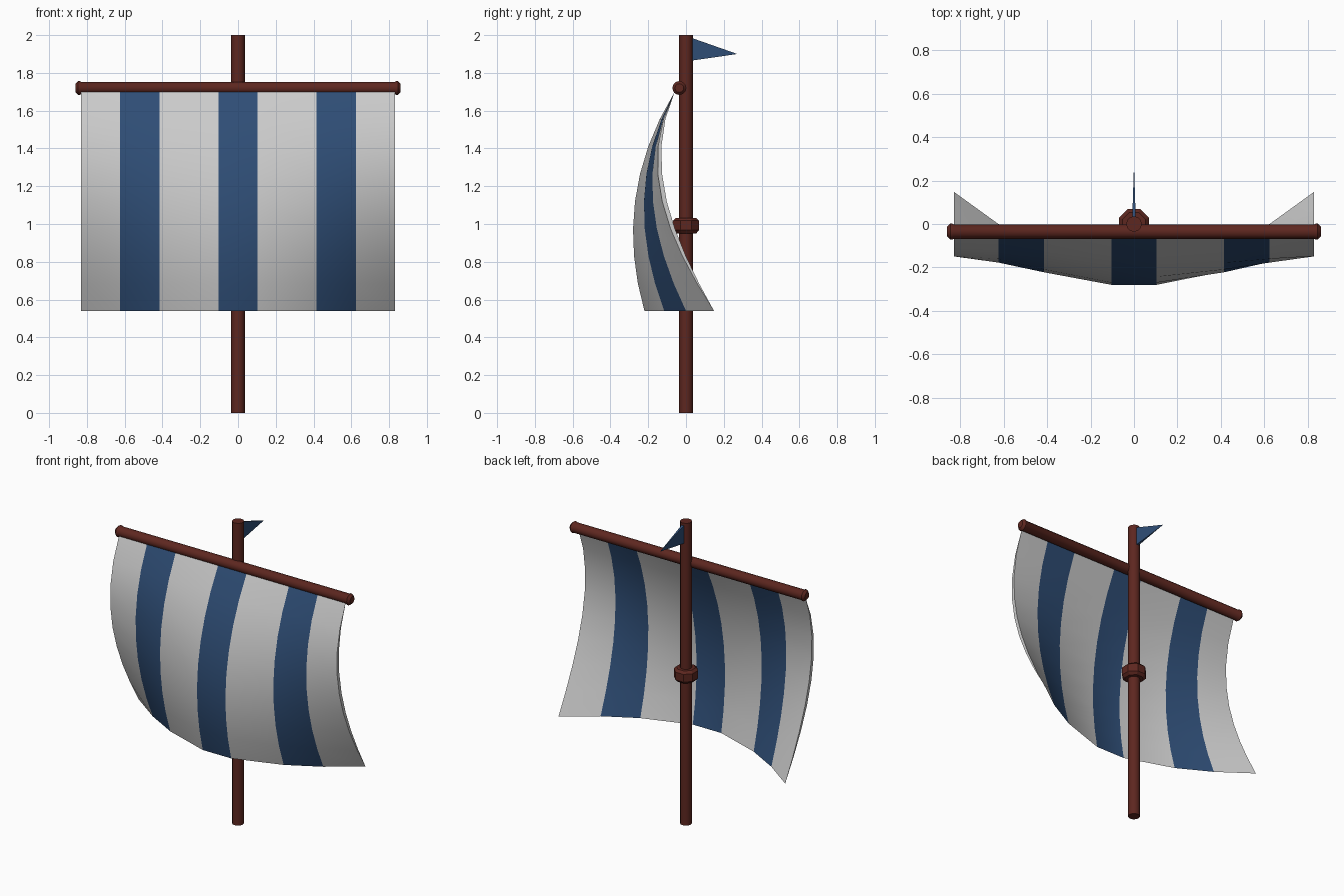
import bpy, bmesh, math
from mathutils import Matrix

if "Cube" in bpy.data.objects:
    bpy.data.objects.remove(bpy.data.objects["Cube"])


def material(name, rgb):
    m = bpy.data.materials.new(name)
    m.diffuse_color = (*rgb, 1)
    m.use_nodes = True
    m.node_tree.nodes["Principled BSDF"].inputs["Base Color"].default_value = m.diffuse_color
    return m


wood = material("wood", (0.11, 0.02, 0.014))
blue = material("blue_cloth", (0.028, 0.075, 0.18))
cloth = material("pale_cloth", (0.8, 0.8, 0.8))


def finish(name, bm, mats, angle=None):
    bmesh.ops.remove_doubles(bm, verts=bm.verts, dist=1e-5)
    bmesh.ops.recalc_face_normals(bm, faces=bm.faces)
    me = bpy.data.meshes.new(name)
    bm.to_mesh(me)
    bm.free()
    for m in mats:
        me.materials.append(m)
    ob = bpy.data.objects.new(name, me)
    bpy.context.collection.objects.link(ob)
    if angle:
        bpy.ops.object.select_all(action='DESELECT')
        bpy.context.view_layer.objects.active = ob
        ob.select_set(True)
        bpy.ops.object.shade_smooth_by_angle(angle=math.radians(angle))
    return ob


def lathe(name, profile, sides, matrix=Matrix(), turn=0.0, angle=None):
    """Capped solid of revolution around z from (radius, height) points."""
    bm = bmesh.new()
    rings = []
    for r, h in profile:
        rings.append([bm.verts.new(matrix @ Matrix.Rotation(turn + math.tau * i / sides, 4, 'Z')
                                   @ Matrix.Translation((r, 0, h)).translation)
                      for i in range(sides)])
    for a, b in zip(rings, rings[1:]):
        for i in range(sides):
            j = (i + 1) % sides
            bm.faces.new((a[i], a[j], b[j], b[i]))
    bm.faces.new(rings[0])
    bm.faces.new(rings[-1])
    return finish(name, bm, [wood], angle)


# Mast, collar and yard
lathe("mast", [(0.036, 0), (0.036, 2)], 12, angle=40)
lathe("mast_collar", [(0.058, 0.95), (0.075, 0.967), (0.075, 1.018), (0.058, 1.033)],
      8, turn=math.pi / 8)
across = Matrix.Translation((0, -0.035, 1.72)) @ Matrix.Rotation(math.pi / 2, 4, 'Y')
half = [(0.033, 0.83), (0.037, 0.838), (0.037, 0.846), (0.023, 0.861)]
lathe("yard", [(r, -h) for r, h in reversed(half)] + half, 12, across, angle=40)

# Striped sail: billowing front and back skins meeting at top and bottom
# columns: x, y of the bottom edge, belly depth, upward skew of the belly
side = [(0.104, -0.22, 0.13, 0.1), (0.415, -0.115, 0.135, 0.15),
        (0.625, 0.0, 0.145, 0.25), (0.83, 0.148, 0.17, 0.4)]
columns = [(-x, b, d, s) for x, b, d, s in reversed(side)] + side
ROWS, TOP, BOTTOM, Y_TOP = 8, 1.70, 0.54, -0.06
bm = bmesh.new()


def skin(thin):
    grid = []
    for x, foot, depth, skew in columns:
        col = []
        for k in range(ROWS + 1):
            t = k / ROWS
            belly = (depth * (1 + skew * (0.5 - t)) - thin) * 4 * t * (1 - t)
            col.append(bm.verts.new((x, Y_TOP + (foot - Y_TOP) * t - belly,
                                     TOP + (BOTTOM - TOP) * t)))
        grid.append(col)
    for c in range(len(grid) - 1):
        for k in range(ROWS):
            f = bm.faces.new((grid[c][k], grid[c + 1][k], grid[c + 1][k + 1], grid[c][k + 1]))
            f.material_index = c % 2
    return grid


front, back = skin(0), skin(0.024)
for c in (0, -1):
    for k in range(ROWS):
        bm.faces.new((front[c][k], front[c][k + 1], back[c][k + 1], back[c][k]))
finish("sail", bm, [cloth, blue], 40)

# Pennant: wedge tapering to a point behind the mast
bm = bmesh.new()
base = [bm.verts.new(p) for p in ((-0.008, 0.03, 1.985), (0.008, 0.03, 1.985),
                                  (0.008, 0.03, 1.865), (-0.008, 0.03, 1.865))]
tip = bm.verts.new((0, 0.272, 1.9))
bm.faces.new(base)
for i in range(4):
    bm.faces.new((base[i], base[(i + 1) % 4], tip))
finish("pennant", bm, [blue])
